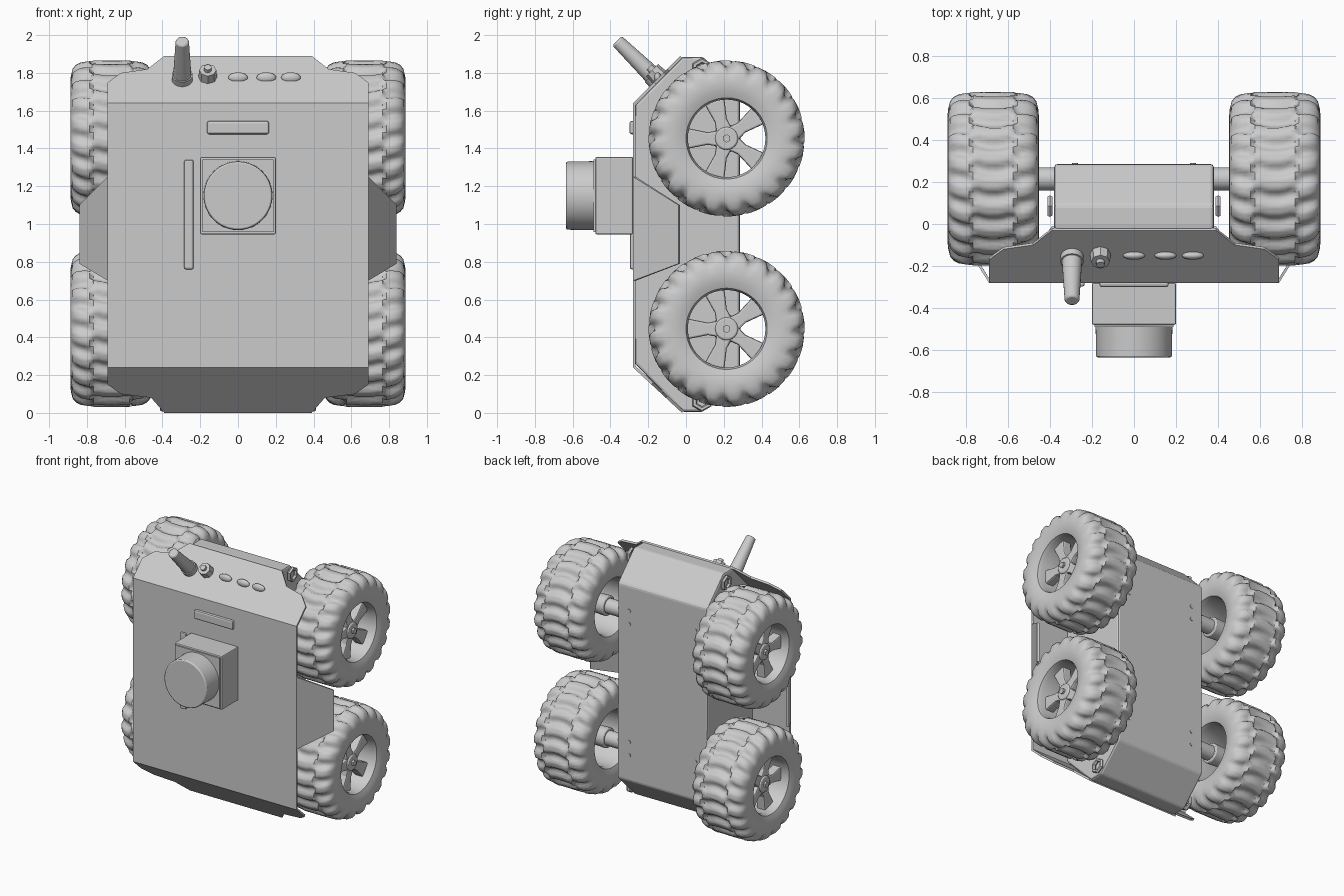
import bpy, bmesh, math
from mathutils import Vector, Matrix

cube = bpy.data.objects.get("Cube")
if cube:
    bpy.data.objects.remove(cube, do_unlink=True)

grey = bpy.data.materials.new("plain grey")
grey.use_nodes = True
grey.diffuse_color = (0.6, 0.6, 0.6, 1)
grey.node_tree.nodes["Principled BSDF"].inputs["Base Color"].default_value = (0.6, 0.6, 0.6, 1)


def finish(name, bm, smooth=None, bevel=0, recalc=True):
    if recalc:
        bmesh.ops.recalc_face_normals(bm, faces=bm.faces)
    mesh = bpy.data.meshes.new(name)
    bm.to_mesh(mesh)
    bm.free()
    mesh.materials.append(grey)
    ob = bpy.data.objects.new(name, mesh)
    bpy.context.collection.objects.link(ob)
    if bevel:
        mod = ob.modifiers.new("Bevel", 'BEVEL')
        mod.width, mod.segments = bevel, 2
    if smooth:
        bpy.ops.object.select_all(action='DESELECT')
        ob.select_set(True)
        bpy.context.view_layer.objects.active = ob
        bpy.ops.object.shade_smooth_by_angle(angle=math.radians(smooth))
    return ob


def box(name, centre, size, bevel=0):
    bm = bmesh.new()
    bmesh.ops.create_cube(bm, size=1)
    bmesh.ops.scale(bm, vec=size, verts=bm.verts)
    bmesh.ops.translate(bm, vec=centre, verts=bm.verts)
    return finish(name, bm, bevel=bevel)


def rod(name, start, end, r1, r2, sides=32, bevel=0):
    a, b = Vector(start), Vector(end)
    bm = bmesh.new()
    turn = (b - a).to_track_quat('Z', 'Y').to_matrix().to_4x4()
    bmesh.ops.create_cone(bm, cap_ends=True, segments=sides, radius1=r1, radius2=r2,
                          depth=(b - a).length, matrix=Matrix.Translation((a + b) / 2) @ turn)
    return finish(name, bm, smooth=35, bevel=bevel)


def prism(bm, loop, x0, x1):
    """Extrude a (y, z) outline from x0 to x1."""
    ends = [[bm.verts.new((x, y, z)) for y, z in loop] for x in (x0, x1)]
    bm.faces.new(ends[0])
    bm.faces.new(ends[1])
    n = len(loop)
    for i in range(n):
        j = (i + 1) % n
        bm.faces.new((ends[0][i], ends[0][j], ends[1][j], ends[1][i]))


# Main hull
bm = bmesh.new()
prism(bm, [(-0.27, 0.26), (-0.02, 0.005), (0.09, 0.005), (0.285, 0.2),
           (0.285, 1.69), (0.09, 1.885), (-0.02, 1.885), (-0.27, 1.63)], -0.38, 0.38)
finish("hull", bm, bevel=0.015)

# Bent cover plate, one half mirrored
LOW, HIGH, FRONT = 0.24, 1.64, -0.28
bm = bmesh.new()


def plate(points):
    verts = []
    for x, z in points:
        y = FRONT + max(0, z - HIGH) + max(0, LOW - z) * 1.08
        if x > 0.7:
            y = -0.04
        verts.append(bm.verts.new((x, y, z)))
    bm.faces.new(verts)


plate([(0, LOW), (0.69, LOW), (0.69, 0.7), (0.69, 1.25), (0.69, HIGH), (0, HIGH)])
plate([(0.69, 0.7), (0.84, 0.79), (0.84, 1.1), (0.69, 1.25)])
plate([(0, HIGH), (0.69, HIGH), (0.69, 1.75), (0.62, 1.8), (0.48, 1.82), (0.39, 1.89), (0, 1.89)])
plate([(0, 0), (0.39, 0), (0.46, 0.08), (0.62, 0.1), (0.69, 0.15), (0.69, LOW), (0, LOW)])
bmesh.ops.remove_doubles(bm, verts=bm.verts, dist=0.001)
cover = finish("cover_plate", bm, recalc=False)
mod = cover.modifiers.new("Mirror", 'MIRROR')
mod = cover.modifiers.new("Solidify", 'SOLIDIFY')
mod.thickness, mod.offset = 0.015, -1

# Camera housing and lens
box("camera_box", (0, -0.38, 1.15), (0.4, 0.2, 0.41), 0.008)
box("camera_bezel", (0, -0.484, 1.15), (0.375, 0.012, 0.385))
rod("lens_barrel", (0, -0.47, 1.15), (0, -0.635, 1.15), 0.183, 0.18, 64, 0.008)

# Cover details: cable ridge, handle slot, antenna, socket, bumps
box("cable_ridge", (-0.26, -0.285, 1.05), (0.05, 0.025, 0.58), 0.01)
box("handle_bar", (0, -0.285, 1.51), (0.33, 0.03, 0.07), 0.012)
rod("antenna", (-0.295, -0.15, 1.76), (-0.295, -0.365, 1.97), 0.05, 0.035, 24, 0.01)
rod("antenna_collar", (-0.295, -0.14, 1.75), (-0.295, -0.18, 1.79), 0.055, 0.055, 24)
rod("socket", (-0.16, -0.14, 1.775), (-0.16, -0.18, 1.815), 0.05, 0.045, 8)
rod("socket_pin", (-0.16, -0.14, 1.775), (-0.16, -0.195, 1.83), 0.022, 0.02, 12)
for x in (0.0, 0.15, 0.28):
    bm = bmesh.new()
    bmesh.ops.create_uvsphere(bm, u_segments=16, v_segments=10, radius=0.04)
    bmesh.ops.scale(bm, vec=(1.3, 0.5, 0.7), verts=bm.verts)
    bmesh.ops.translate(bm, vec=(x, -0.15, 1.775), verts=bm.verts)
    finish("button", bm, smooth=60)


# Wheels
RADIUS = 0.4


def tyre(name, side, y, z):
    half = [(0.17, 0.205), (0.2, 0.215), (0.213, 0.25), (0.218, 0.29), (0.215, 0.33),
            (0.205, 0.358), (0.188, 0.378), (0.165, 0.39), (0.14, 0.396), (0.115, 0.399),
            (0.095, RADIUS), (0.07, RADIUS), (0.045, RADIUS), (0.02, RADIUS)]
    loop = half + [(-o, r) for o, r in reversed(half)]
    lugs, steps = 20, 8
    count = lugs * steps
    bm = bmesh.new()
    rings = []
    for i in range(count):
        a = 2 * math.pi * i / count
        ring = []
        for o, r in loop:
            # Staggered tread blocks, a centre band and two shoulder bands
            shoulder = abs(o) > 0.1
            phase = i / steps + (0.5 if shoulder else 0) + 2 * abs(o)
            wave = max(-1, min(1, 2 * math.sin(2 * math.pi * phase) + 0.5))
            if r > 0.34:
                r += 0.013 * wave
            ring.append(bm.verts.new((side * o, r * math.cos(a), r * math.sin(a))))
        rings.append(ring)
    n = len(loop)
    for i in range(count):
        a, b = rings[i], rings[(i + 1) % count]
        for j in range(n):
            k = (j + 1) % n
            bm.faces.new((a[j], a[k], b[k], b[j]))
    bmesh.ops.translate(bm, vec=(side * 0.67, y, z), verts=bm.verts)
    finish(name, bm, smooth=50)


def spokes(name, side, y, z):
    bm = bmesh.new()
    for i in range(5):
        a = math.pi + i * 2 * math.pi / 5
        along = Vector((math.cos(a), math.sin(a)))
        across = Vector((-along.y, along.x))
        loop = [along * r + across * w for r, w in
                ((0.03, -0.045), (0.1, -0.033), (0.21, -0.055),
                 (0.21, 0.055), (0.1, 0.033), (0.03, 0.045))]
        prism(bm, [(y + p.x, z + p.y) for p in loop], side * 0.74, side * 0.81)
    finish(name, bm, bevel=0.01)


for side, label in ((1, "left"), (-1, "right")):
    for z, level in ((1.453, "upper"), (0.445, "lower")):
        tag = level + "_" + label
        y = 0.215
        tyre(tag + "_tyre", side, y, z)
        spokes(tag + "_spokes", side, y, z)
        rod(tag + "_hub", (side * 0.5, y, z), (side * 0.82, y, z), 0.075, 0.06, 24, 0.008)
        rod(tag + "_nut", (side * 0.82, y, z), (side * 0.835, y, z), 0.022, 0.022, 6)
        rod(tag + "_axle", (side * 0.36, y, z), (side * 0.55, y, z), 0.055, 0.055, 24)

    # Towing eyes at the hull corners
    for z in (1.82, 0.065):
        bpy.ops.mesh.primitive_torus_add(major_segments=6, minor_segments=6, major_radius=0.045,
                                         minor_radius=0.014, location=(side * 0.4, 0.085, z),
                                         rotation=(0, math.pi / 2, 0))
        eye = bpy.context.object
        eye.name = "towing_eye"
        eye.data.materials.append(grey)

    # Screws on the back panel
    for z in (0.4, 0.5, 1.4, 1.5):
        rod("back_screw", (side * 0.28, 0.28, z), (side * 0.28, 0.29, z), 0.014, 0.014, 8)
